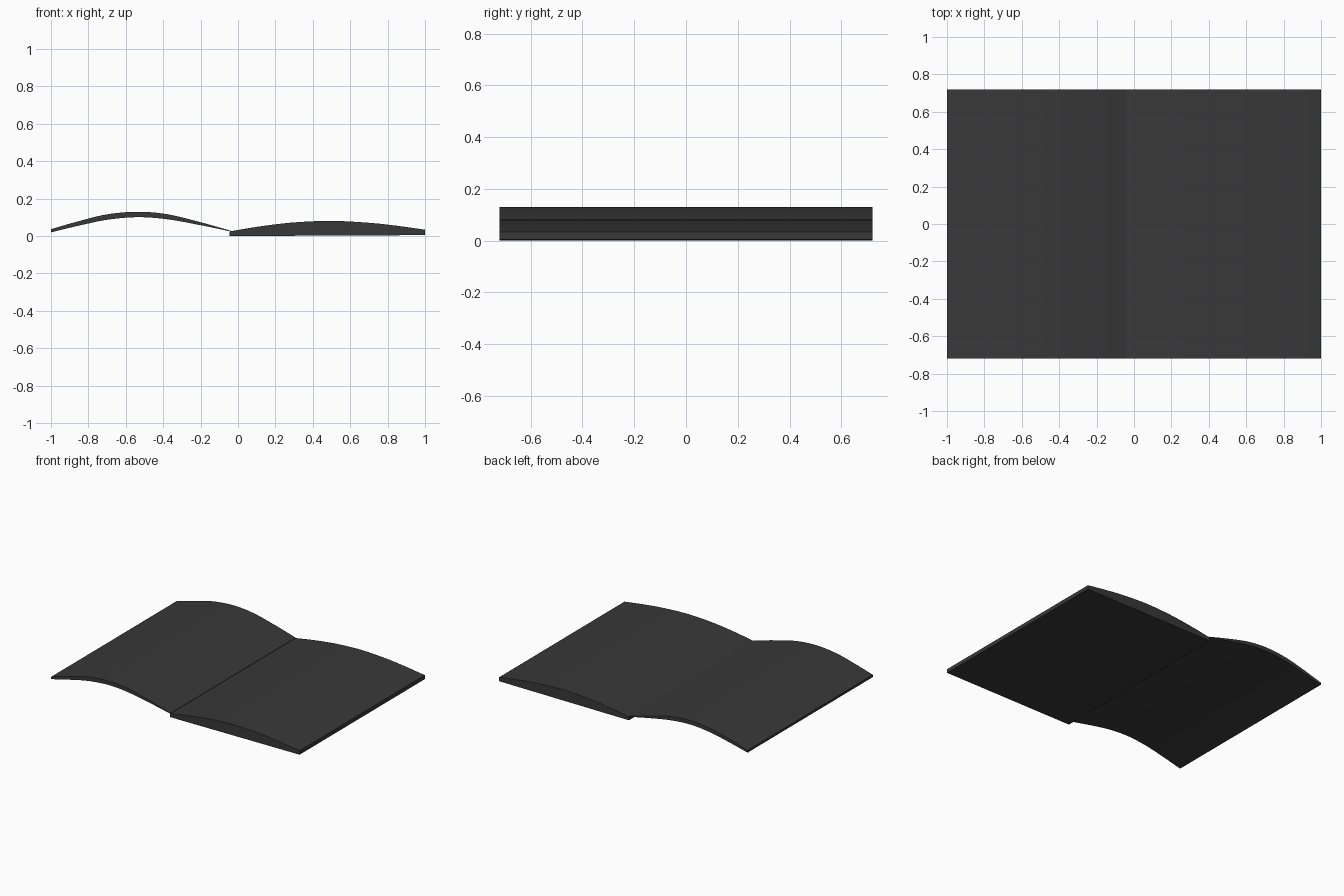
import bpy, bmesh
from mathutils import Vector

if "Cube" in bpy.data.objects:
    bpy.data.objects.remove(bpy.data.objects["Cube"])

HALF_DEPTH = 0.72
STEPS = 6

mat = bpy.data.materials.new("dark_grey")
mat.diffuse_color = (0.04, 0.04, 0.04, 1)
mat.use_nodes = True
mat.node_tree.nodes["Principled BSDF"].inputs["Base Color"].default_value = mat.diffuse_color


def smooth_path(pts):
    """Catmull-Rom curve through (x, z) points."""
    p = [Vector(q) for q in pts]
    p = [2 * p[0] - p[1]] + p + [2 * p[-1] - p[-2]]
    out = []
    for i in range(1, len(p) - 2):
        a, b, c, d = p[i - 1:i + 3]
        for s in range(STEPS):
            t = s / STEPS
            out.append(0.5 * (2 * b + (c - a) * t + (2 * a - 5 * b + 4 * c - d) * t * t
                              + (3 * b - a - 3 * c + d) * t ** 3))
    return out + [p[-2]]


def extrude_profile(name, outline):
    """Extrude a closed x-z outline along y."""
    bm = bmesh.new()
    face = bm.faces.new([bm.verts.new((q.x, -HALF_DEPTH, q.y)) for q in outline])
    ext = bmesh.ops.extrude_face_region(bm, geom=[face])
    verts = [g for g in ext["geom"] if isinstance(g, bmesh.types.BMVert)]
    bmesh.ops.translate(bm, verts=verts, vec=(0, 2 * HALF_DEPTH, 0))
    bmesh.ops.recalc_face_normals(bm, faces=bm.faces)
    me = bpy.data.meshes.new(name)
    bm.to_mesh(me)
    bm.free()
    ob = bpy.data.objects.new(name, me)
    bpy.context.collection.objects.link(ob)
    me.materials.append(mat)
    bpy.context.view_layer.objects.active = ob
    ob.select_set(True)
    bpy.ops.object.shade_smooth_by_angle(angle=0.5)
    ob.select_set(False)


# Left half: thin arched sheet tapering to the fold
top = smooth_path([(-1, 0.037), (-0.85, 0.08), (-0.7, 0.116), (-0.54, 0.13),
                   (-0.38, 0.117), (-0.2, 0.074), (-0.04, 0.029)])
under = smooth_path([(-1, 0.02), (-0.85, 0.056), (-0.7, 0.087), (-0.54, 0.101),
                     (-0.38, 0.090), (-0.2, 0.058), (-0.04, 0.025)])
extrude_profile("left_arched_sheet", top + under[::-1])

# Right half: thick block with a flat base and gently domed top
dome = smooth_path([(-0.045, 0.025), (0.12, 0.052), (0.3, 0.073), (0.5, 0.081),
                    (0.7, 0.071), (0.85, 0.055), (1, 0.034)])
extrude_profile("right_domed_block", dome + [Vector((1, 0.005)), Vector((-0.045, 0))])
